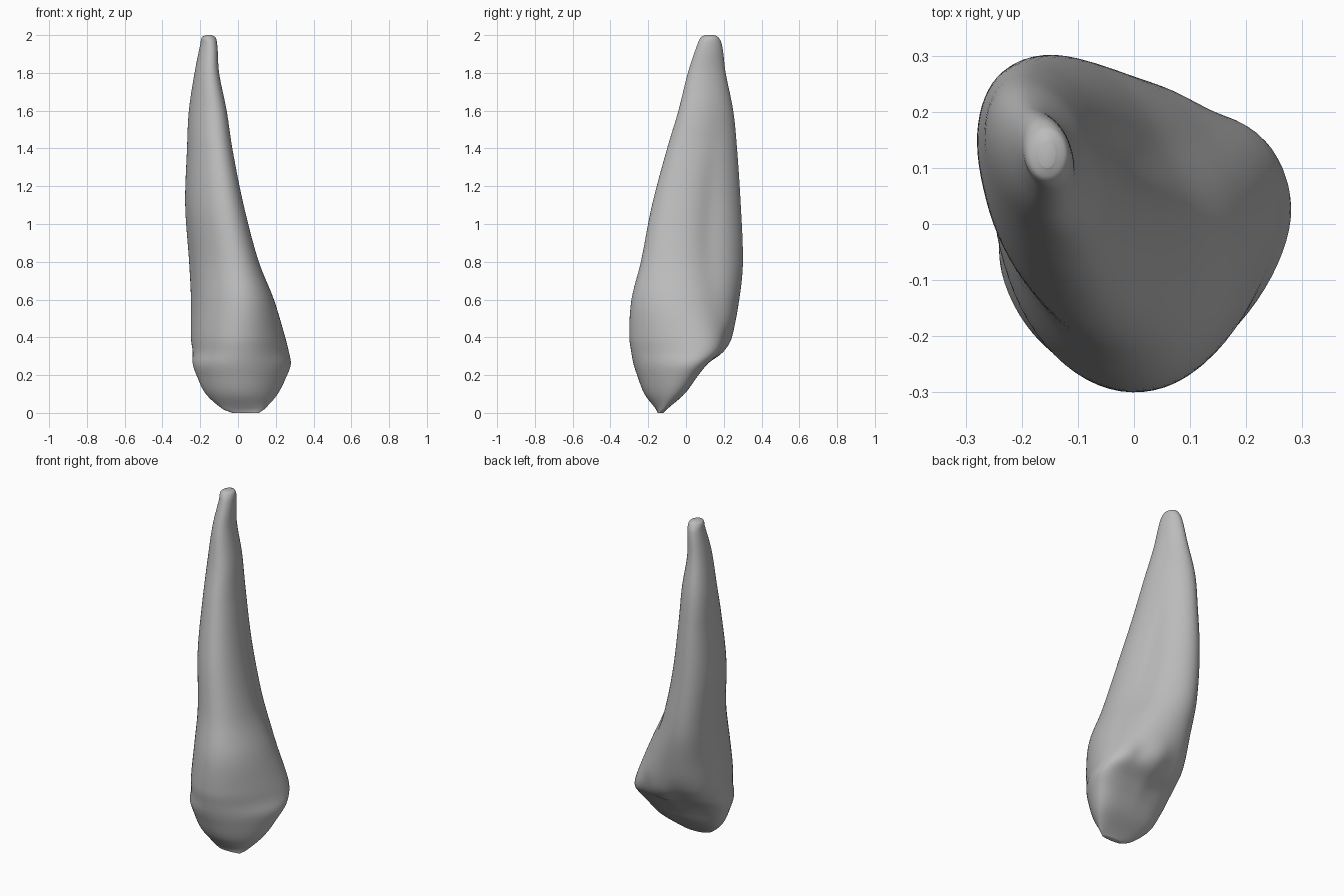
import bpy, bmesh, math

cube = bpy.data.objects.get("Cube")
if cube:
    bpy.data.objects.remove(cube, do_unlink=True)

# Stations up the tooth: height, x min, x max, y min, y max,
# skew of the oval, backward bow of its sides
STATIONS = [
    (0, -.03, .11, -.15, -.12, 0, 0),
    (.02, -.08, .14, -.16, -.1, .05, .01),
    (.1, -.17, .21, -.22, -.01, .12, .04),
    (.2, -.22, .26, -.26, .06, .18, .06),
    (.26, -.24, .28, -.28, .11, .2, .07),
    (.32, -.24, .27, -.29, .19, .12, .07),
    (.4, -.25, .25, -.3, .24, 0, .06),
    (.6, -.25, .19, -.29, .28, -.22, .03),
    (.8, -.26, .11, -.24, .3, -.35, .01),
    (1.1, -.28, .03, -.18, .29, -.37, 0),
    (1.4, -.27, -.03, -.1, .27, -.36, 0),
    (1.6, -.26, -.06, -.04, .25, -.35, 0),
    (1.8, -.23, -.1, .01, .21, -.3, 0),
    (1.95, -.2, -.11, .06, .19, -.2, 0),
    (1.99, -.19, -.12, .08, .17, 0, 0),
    (2, -.17, -.14, .1, .15, 0, 0),
]
RINGS, SIDES = 110, 72


def slope(i, k):
    """Tangent of column k at station i."""
    a, b = STATIONS[max(i - 1, 0)], STATIONS[min(i + 1, len(STATIONS) - 1)]
    return (b[k] - a[k]) / (b[0] - a[0])


def section(z):
    """Smoothly interpolated station values at height z."""
    i = max(j for j in range(len(STATIONS) - 1) if STATIONS[j][0] <= z)
    a, b = STATIONS[i], STATIONS[i + 1]
    h = b[0] - a[0]
    s = (z - a[0]) / h
    ease = s * s * (3 - 2 * s)
    return [a[k] + (b[k] - a[k]) * ease
            + h * s * (1 - s) * ((1 - s) * slope(i, k) - s * slope(i + 1, k))
            for k in range(1, len(a))]


# Hollows (positive) and ridges (negative): angle, width, height, reach, depth
HOLLOWS = [
    (42, 17, 1.0, .4, .11),      # groove along the side of the root
    (200, 16, .8, .4, .03),      # shallow groove on the other side
    (62, 14, .36, .08, .06),     # pits in the back of the crown
    (115, 16, .33, .09, .05),
    (90, 10, .3, .12, -.03),     # ridge between the pits
]


def inset(angle, z):
    total = 0
    for at, width, height, reach, depth in HOLLOWS:
        turn = (angle - at + 180) % 360 - 180
        total += depth * math.exp(-(turn / width) ** 2 - ((z - height) / reach) ** 2)
    return 1 - total


# Loft the rings from biting edge to root tip
bm = bmesh.new()
rings = []
for r in range(RINGS + 1):
    z = 1 - math.cos(math.pi * r / RINGS)
    x0, x1, y0, y1, skew, bow = section(min(z, 2))
    phase = math.asin(skew)
    ring = []
    for s in range(SIDES):
        t = 2 * math.pi * s / SIDES
        f = inset(math.degrees(t), z)
        ring.append(bm.verts.new((
            (x0 + x1) / 2 + (x1 - x0) / 2 * math.cos(t) * f,
            (y0 + y1) / 2 + (y1 - y0) / 2 * math.sin(t + phase) * f
            + bow * math.cos(t) ** 2, z)))
    rings.append(ring)
for low, high in zip(rings, rings[1:]):
    for s in range(SIDES):
        n = (s + 1) % SIDES
        bm.faces.new((low[s], low[n], high[n], high[s]))
bm.faces.new(rings[0][::-1])
bm.faces.new(rings[-1])
bmesh.ops.recalc_face_normals(bm, faces=bm.faces)

mesh = bpy.data.meshes.new("tooth")
bm.to_mesh(mesh)
bm.free()
tooth = bpy.data.objects.new("tooth", mesh)
bpy.context.collection.objects.link(tooth)

# One plain grey
grey = bpy.data.materials.new("plain grey")
grey.use_nodes = True
colour = (.5, .5, .5, 1)
grey.diffuse_color = colour
grey.node_tree.nodes["Principled BSDF"].inputs["Base Color"].default_value = colour
mesh.materials.append(grey)

bpy.context.view_layer.objects.active = tooth
tooth.select_set(True)
bpy.ops.object.shade_smooth_by_angle(angle=math.radians(60))
